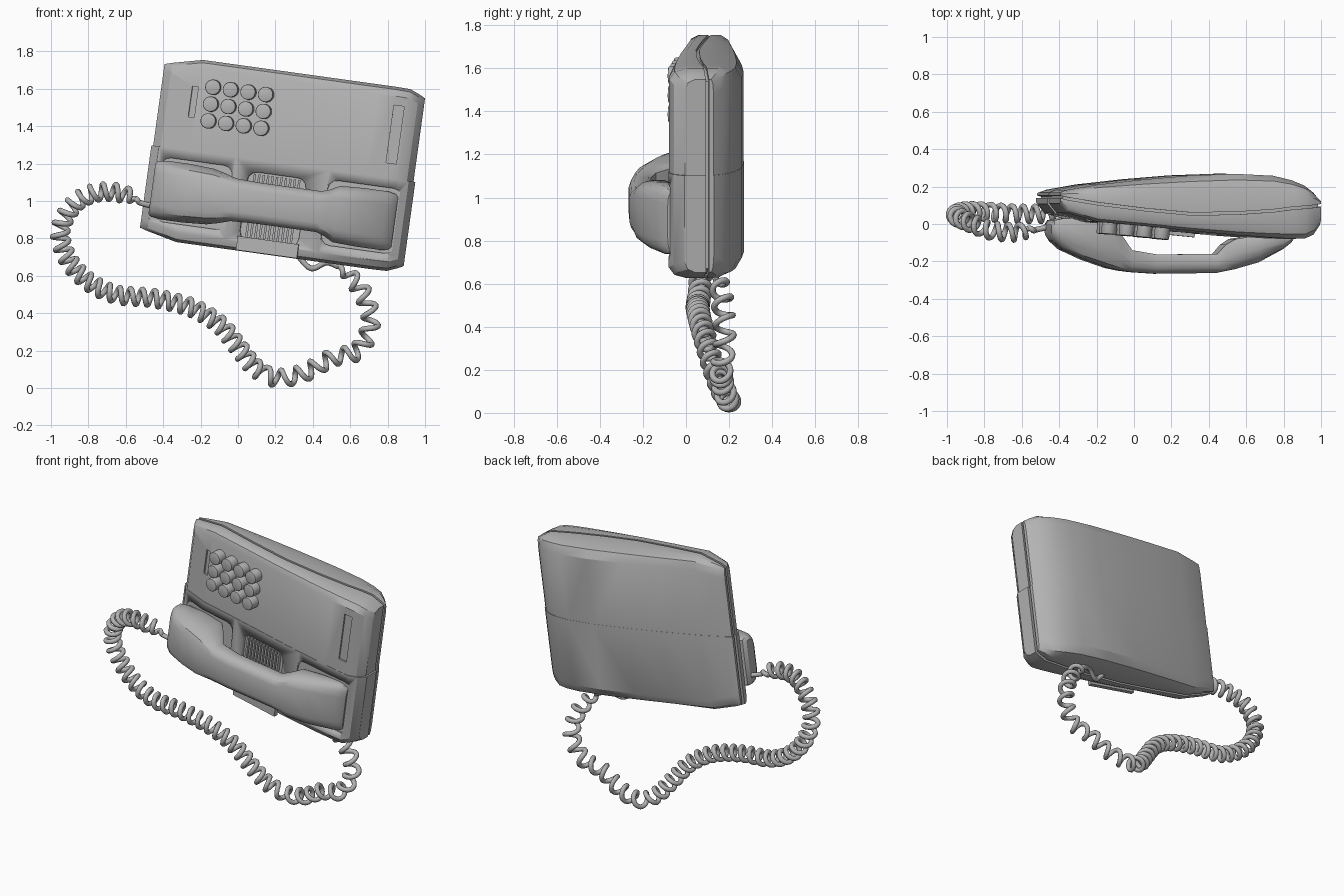
import bpy, bmesh, math
from mathutils import Vector, Matrix

cube = bpy.data.objects.get("Cube")
if cube:
    bpy.data.objects.remove(cube)

mat = bpy.data.materials.new("warm_grey_plastic")
mat.use_nodes = True
GREY = (0.45, 0.45, 0.45, 1)
mat.diffuse_color = GREY
mat.node_tree.nodes["Principled BSDF"].inputs["Base Color"].default_value = GREY

# The telephone hangs slightly tilted; the parts are built upright, then placed
PLACE = Matrix.Translation((0.24, 0, 1.2)) @ Matrix.Rotation(math.radians(7.9), 4, 'Y')


def select(ob):
    bpy.ops.object.select_all(action='DESELECT')
    ob.select_set(True)
    bpy.context.view_layer.objects.active = ob


def finish(bm, name, matrix=PLACE, angle=30):
    bmesh.ops.recalc_face_normals(bm, faces=bm.faces)
    me = bpy.data.meshes.new(name)
    bm.to_mesh(me)
    bm.free()
    me.materials.append(mat)
    ob = bpy.data.objects.new(name, me)
    bpy.context.collection.objects.link(ob)
    ob.matrix_world = matrix
    select(ob)
    bpy.ops.object.shade_smooth_by_angle(angle=math.radians(angle))
    return ob


def loft(name, sections, angle=30):
    bm = bmesh.new()
    rings = [[bm.verts.new(p) for p in s] for s in sections]
    n = len(rings[0])
    for a, b in zip(rings, rings[1:]):
        for i in range(n):
            j = (i + 1) % n
            bm.faces.new((a[i], a[j], b[j], b[i]))
    bm.faces.new(rings[0])
    bm.faces.new(rings[-1])
    return finish(bm, name, angle=angle)


def box(name, center, size, turn=0.0, bevel=0.0):
    bm = bmesh.new()
    bmesh.ops.create_cube(bm, size=1)
    bmesh.ops.scale(bm, vec=size, verts=bm.verts)
    if bevel:
        edges = [e for e in bm.edges if abs((e.verts[0].co - e.verts[1].co).y) > 1e-4]
        bmesh.ops.bevel(bm, geom=edges, offset=bevel, segments=3, affect='EDGES', profile=0.5)
    return finish(bm, name, PLACE @ Matrix.Translation(center) @ Matrix.Rotation(turn, 4, 'Z'))


def cut(ob, cutter):
    cutter.hide_render = True
    mod = ob.modifiers.new("cut", 'BOOLEAN')
    mod.operation, mod.object, mod.solver = 'DIFFERENCE', cutter, 'EXACT'
    select(ob)
    bpy.ops.object.modifier_apply(modifier=mod.name)
    bpy.data.objects.remove(cutter)


# Housing stations across the width: u, half height, seam, front, back
BODY = [(-.70, .44, .145, .11, .168), (-.66, .452, .135, .06, .182), (-.5, .49, .108, .012, .21),
        (-.25, .49, .077, -.01, .238), (0, .49, .054, -.036, .259), (.25, .49, .058, -.06, .268),
        (.45, .49, .072, -.074, .258), (.55, .49, .085, -.078, .234), (.62, .488, .09, -.078, .205),
        (.67, .468, .095, -.055, .168), (.705, .45, .10, -.005, .128)]


def front(u):
    for a, b in zip(BODY, BODY[1:]):
        if u <= b[0]:
            return a[3] + (b[3] - a[3]) * (u - a[0]) / (b[0] - a[0])


def slope(u, reach):
    return math.atan2(front(u + reach) - front(u - reach), 2 * reach)


def shell(name, side, up, grow):
    # Quarter shell: side 3 is the front, side 4 the back
    out = -1 if side == 3 else 1
    c = 0.05 if side == 3 else 0.07
    sections = []
    for st in BODY:
        u, h, s = st[0] * (1 + grow), st[1] + grow * .3, st[2] + out * .007
        face = st[side] + out * grow * .15
        d = face - s
        pts = [(0, s), (h, s), (h, s + d * .5), (h - c * .3, s + d * .84), (h - c, face), (0, face)]
        sections.append([(u, y, v * up) for v, y in pts])
    return loft(name, sections)


front_upper = shell("front_upper_shell", 3, 1, 0)
front_lower = shell("front_lower_shell", 3, -1, .014)
shell("back_upper_shell", 4, 1, 0)
shell("back_lower_shell", 4, -1, .006)

# Inner core seen in the seam between the shells
CORE = ((1, -.012), (1, .012), (-1, .012), (-1, -.012))
loft("seam_core", [[(u * .98, s + dy, k * (h - .012)) for k, dy in CORE] for u, h, s, f, b in BODY])

# Shallow slots in the upper panel
for u, v, w, h in ((-.52, .261, .034, .165), (.573, .236, .055, .31)):
    cut(front_upper, box("cutter", (u, front(u), v), (w, .02, h), slope(u, .03)))

# Cradle recesses and ventilation recess in the lower panel
for u, v, w, h, depth in ((-.455, -.225, .39, .345, .05), (.455, -.225, .40, .35, .04),
                          (-.02, -.25, .32, .37, .07)):
    cut(front_lower, box("cutter", (u, front(u) - .01, v), (w, depth, h), slope(u, .1), .05))
for i in range(11):
    u = -.14 + i * .024
    box("vent_slat", (u, front(u) + .012, -.25), (.012, .03, .35))
box("bottom_tab", (-.02, front(-.02) - .006, -.454), (.33, .03, .075), -.1)

# Keypad
for row in range(3):
    for col in range(4):
        u, v = -.425 + col * .095, .353 - row * .091
        bm = bmesh.new()
        bmesh.ops.create_cone(bm, cap_ends=True, segments=24, radius1=.041, radius2=.041, depth=.07)
        rim = [e for e in bm.edges if all(w.co.z > .02 for w in e.verts)]
        bmesh.ops.bevel(bm, geom=rim, offset=.006, segments=2, affect='EDGES', profile=.5)
        finish(bm, "key", PLACE @ Matrix.Translation((u, front(u) - .025, v))
               @ Matrix.Rotation(slope(u, .05), 4, 'Z') @ Matrix.Rotation(math.pi / 2, 4, 'X'))

# Handset stations: u, half width, inner depth, outer depth
HANDSET = [(-.675, .135, .0, -.065), (-.66, .15, .02, -.09), (-.61, .158, .03, -.135),
           (-.49, .158, .03, -.19), (-.36, .15, .015, -.235), (-.30, .135, -.05, -.248),
           (-.235, .115, -.14, -.257), (-.10, .11, -.163, -.266), (.225, .11, -.16, -.262),
           (.27, .125, -.11, -.252), (.32, .152, -.08, -.242), (.45, .158, -.06, -.205),
           (.58, .158, -.06, -.135), (.62, .15, -.06, -.105), (.635, .135, -.06, -.085)]
sections = []
for u, w, yi, yo in HANDSET:
    d = yo - yi
    half = [(w * .94, yi), (w, yi + d * .12), (w, yi + d * .5), (w * .93, yi + d * .74),
            (w * .78, yi + d * .92), (w * .55, yo)]
    ring = half + [(-v, y) for v, y in reversed(half)]
    sections.append([(u, y, v - .228) for v, y in ring])
loft("handset", sections, 32)

# Coiled cord: smooth centre path, then a helix wound round it
PATH = [(-.44, -.01, .97), (-.52, -.03, .99), (-.62, -.045, 1.04), (-.76, -.035, 1.045), (-.88, .01, .98),
        (-.95, .045, .84), (-.91, .065, .69), (-.8, .065, .57), (-.65, .055, .5), (-.45, .055, .48),
        (-.25, .065, .43), (-.1, .09, .34), (0, .125, .22), (.09, .165, .11), (.2, .2, .055),
        (.35, .185, .08), (.5, .165, .16), (.64, .165, .2), (.71, .18, .35), (.66, .17, .52),
        (.57, .155, .62), (.48, .13, .67), (.39, .09, .64), (.31, .09, .72)]
P = [Vector(p) for p in PATH]
P = [P[0] * 2 - P[1]] + P + [P[-1] * 2 - P[-2]]
fine = []
for a, b, c, d in zip(P, P[1:], P[2:], P[3:]):
    for k in range(40):
        t = k / 40
        fine.append(.5 * (2 * b + (c - a) * t + (2 * a - 5 * b + 4 * c - d) * t * t
                          + (3 * b - a - 3 * c + d) * t ** 3))
coil, phase, n = [], 0.0, len(fine)
for i in range(1, n - 1):
    tangent = (fine[i + 1] - fine[i - 1]).normalized()
    side = (Vector((0, 1, 0)) - tangent * tangent.y).normalized()
    over = tangent.cross(side)
    step = (fine[i] - fine[i - 1]).length
    pitch = .063 if i < n * .58 else .092
    radius = .041 * max(0, min(1, (i - 45) / 30, (n - 100 - i) / 40))
    for k in range(3):
        centre = fine[i - 1].lerp(fine[i], (k + 1) / 3)
        phase += step / 3 / pitch * 2 * math.pi
        coil.append(centre + (side * math.cos(phase) + over * math.sin(phase)) * radius)
curve = bpy.data.curves.new("coiled_cord", 'CURVE')
curve.dimensions = '3D'
curve.bevel_depth, curve.bevel_resolution, curve.use_fill_caps = .015, 2, True
spline = curve.splines.new('POLY')
spline.points.add(len(coil) - 1)
for point, co in zip(spline.points, coil):
    point.co = (*co, 1)
curve.materials.append(mat)
cord = bpy.data.objects.new("coiled_cord", curve)
bpy.context.collection.objects.link(cord)
select(cord)
bpy.ops.object.convert(target='MESH')
bpy.ops.object.shade_smooth_by_angle(angle=math.radians(60))
